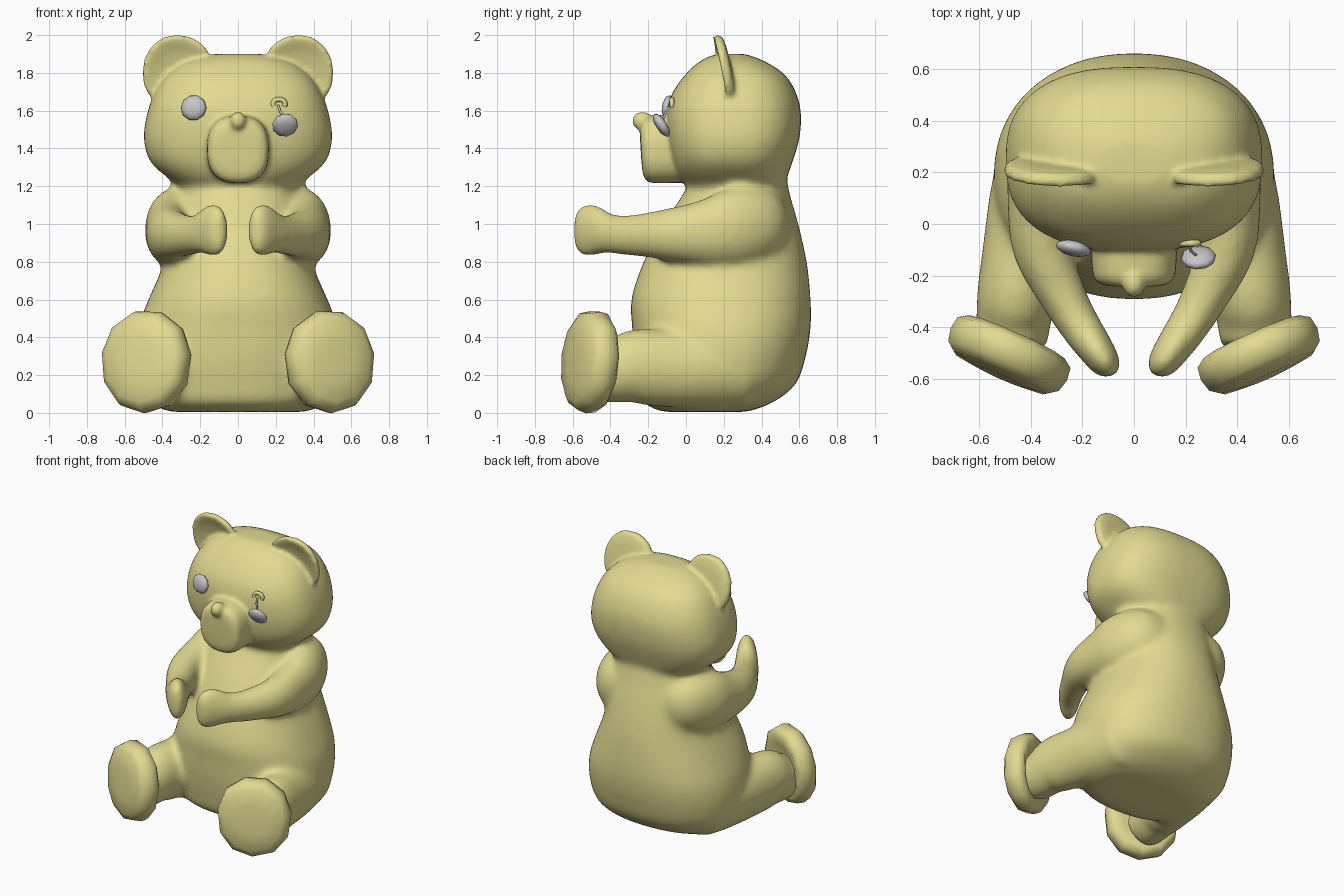
import bpy, bmesh, math
from mathutils import Vector, Matrix

if "Cube" in bpy.data.objects:
    bpy.data.objects.remove(bpy.data.objects["Cube"])


def material(name, rgb):
    m = bpy.data.materials.new(name)
    m.diffuse_color = (*rgb, 1)
    m.use_nodes = True
    m.node_tree.nodes["Principled BSDF"].inputs["Base Color"].default_value = m.diffuse_color
    return m


FUR = material("pale yellow fur", (0.76, 0.70, 0.28))
GREY = material("grey button", (0.57, 0.57, 0.58))


def refine(rows, steps=4):
    """Catmull-Rom interpolation of profile rows."""
    out = []
    for i in range(len(rows) - 1):
        p = [rows[max(0, min(len(rows) - 1, i + k))] for k in (-1, 0, 1, 2)]
        for s in range(steps):
            t = s / steps
            out.append([0.5 * (2 * b + (c - a) * t + (2 * a - 5 * b + 4 * c - d) * t * t
                               + (3 * b - a - 3 * c + d) * t ** 3) for a, b, c, d in zip(*p)])
    return out + [list(rows[-1])]


def loft(bm, rings, sides=32, power=2.0, spin=0.0):
    """Skin closed superellipse rings given as (centre, u, v), with capped ends."""
    loops = []
    for c, u, v in rings:
        loop = []
        for i in range(sides):
            a = 2 * math.pi * i / sides + spin
            x, y = math.cos(a), math.sin(a)
            sx = math.copysign(abs(x) ** (2 / power), x)
            sy = math.copysign(abs(y) ** (2 / power), y)
            loop.append(bm.verts.new(c + u * sx + v * sy))
        loops.append(loop)
    faces = [bm.faces.new(loops[0]), bm.faces.new(loops[-1])]
    for a, b in zip(loops, loops[1:]):
        for i in range(sides):
            j = (i + 1) % sides
            faces.append(bm.faces.new((a[i], a[j], b[j], b[i])))
    bmesh.ops.recalc_face_normals(bm, faces=faces)


def finish(bm, name, mat, angle=60):
    me = bpy.data.meshes.new(name)
    bm.to_mesh(me)
    bm.free()
    ob = bpy.data.objects.new(name, me)
    bpy.context.collection.objects.link(ob)
    me.materials.append(mat)
    bpy.ops.object.select_all(action='DESELECT')
    ob.select_set(True)
    bpy.context.view_layer.objects.active = ob
    bpy.ops.object.shade_smooth_by_angle(angle=math.radians(angle))
    return ob


def fuse(ob, voxel, iterations):
    """Merge overlapping volumes into one skin and relax the seams."""
    remesh = ob.modifiers.new("fuse", 'REMESH')
    remesh.mode = 'VOXEL'
    remesh.voxel_size = voxel
    remesh.use_smooth_shade = True
    relax = ob.modifiers.new("relax", 'SMOOTH')
    relax.factor = 0.5
    relax.iterations = iterations


def upright(bm, rows, power):
    """Rows: z, half width, front y, back y."""
    loft(bm, [(Vector((0, (f + b) / 2, z)), Vector((w, 0, 0)), Vector((0, (b - f) / 2, 0)))
              for z, w, f, b in refine(rows)], 40, power)


def limb(bm, rows, side):
    """Rows: x, y, z, horizontal radius, vertical radius."""
    rows = refine([(x * side, y, z, h, v) for x, y, z, h, v in rows])
    pts = [Vector(r[:3]) for r in rows]
    rings = []
    for i, r in enumerate(rows):
        t = pts[min(i + 1, len(pts) - 1)] - pts[max(i - 1, 0)]
        u = t.cross(Vector((0, 0, 1))).normalized()
        rings.append((pts[i], u * r[3], u.cross(t).normalized() * r[4]))
    loft(bm, rings, 28)


def disc(bm, centre, normal, up, rows, rx, rz, sides=24, power=2.0, spin=0.0):
    """Round plate; rows: offset along normal, radius factor."""
    n = Vector(normal).normalized()
    v = Vector(up)
    v = (v - n * v.dot(n)).normalized()
    u = n.cross(v)
    loft(bm, [(Vector(centre) + n * o, u * (rx * r), v * (rz * r)) for o, r in rows],
         sides, power, spin)
    return bm


# Plush torso, head, arms and legs
bm = bmesh.new()
upright(bm, [(0.005, 0.36, -0.12, 0.32), (0.05, 0.46, -0.22, 0.45), (0.15, 0.52, -0.25, 0.58),
             (0.30, 0.545, -0.275, 0.635), (0.45, 0.53, -0.285, 0.66), (0.60, 0.475, -0.29, 0.66),
             (0.80, 0.39, -0.225, 0.64), (1.00, 0.355, -0.12, 0.595), (1.12, 0.33, -0.04, 0.56),
             (1.22, 0.31, 0.02, 0.535), (1.32, 0.29, 0.08, 0.50)], 2.25)
upright(bm, [(1.18, 0.27, 0.04, 0.49), (1.24, 0.365, -0.03, 0.53), (1.33, 0.465, -0.075, 0.565),
             (1.45, 0.50, -0.10, 0.60), (1.58, 0.483, -0.105, 0.61), (1.69, 0.445, -0.075, 0.585),
             (1.79, 0.38, -0.005, 0.525), (1.86, 0.28, 0.07, 0.42), (1.90, 0.14, 0.15, 0.32)], 2.55)
for side in (-1, 1):
    limb(bm, [(0.13, 0.47, 1.01, 0.08, 0.14), (0.25, 0.40, 1.00, 0.15, 0.195),
              (0.335, 0.26, 0.98, 0.15, 0.21),
              (0.365, 0.10, 0.955, 0.127, 0.175), (0.355, -0.10, 0.945, 0.115, 0.137),
              (0.265, -0.30, 0.94, 0.09, 0.108), (0.20, -0.41, 0.95, 0.08, 0.108),
              (0.145, -0.49, 0.965, 0.07, 0.14), (0.105, -0.55, 0.965, 0.058, 0.135),
              (0.083, -0.59, 0.965, 0.03, 0.09)], side)
    limb(bm, [(0.32, 0.30, 0.25, 0.20, 0.23), (0.375, 0.05, 0.235, 0.195, 0.215),
              (0.43, -0.15, 0.24, 0.165, 0.205), (0.455, -0.28, 0.242, 0.155, 0.198),
              (0.467, -0.37, 0.215, 0.147, 0.165), (0.475, -0.47, 0.215, 0.14, 0.155)], side)
base = finish(bm, "plush_base", FUR)
fuse(base, 0.02, 12)

# Ears, muzzle and nose joined to the softened plush with tighter seams
bm = bmesh.new()
bm.from_mesh(base.evaluated_get(bpy.context.evaluated_depsgraph_get()).data)
bpy.data.objects.remove(base)
for side in (-1, 1):
    disc(bm, (0.318 * side, 0.207, 1.805), (0.04 * side, -1, -0.2), (-0.12 * side, 0, 1),
         [(-0.035, 0.25), (-0.032, 0.65), (-0.022, 0.92), (0.004, 1.0), (0.026, 0.97),
          (0.022, 0.82), (0.010, 0.55), (0.004, 0.2)], 0.189, 0.203, 28, 2.1)
disc(bm, (0, -0.10, 1.398), (0, -1, -0.06), (0, 0, 1),
     [(-0.10, 1.03), (0.05, 1.0), (0.10, 0.97), (0.125, 0.88), (0.137, 0.68), (0.14, 0.3)],
     0.165, 0.180, 32, 2.5)
bmesh.ops.create_uvsphere(bm, u_segments=16, v_segments=10, radius=1, matrix=
                          Matrix.Translation((0, -0.23, 1.545)) @ Matrix.Diagonal((0.045, 0.056, 0.05, 1)))
body = finish(bm, "body", FUR)
fuse(body, 0.013, 4)

# Padded feet, turned outwards
for side, label in ((-1, "right"), (1, "left")):
    bm = disc(bmesh.new(), (0.487 * side, -0.508, 0.272), (0.41 * side, -0.91, 0.08), (0, 0, 1),
              [(-0.055, 0.55), (-0.075, 0.82), (-0.05, 0.97), (0.0, 1.0), (0.05, 0.95),
               (0.078, 0.80), (0.09, 0.4)], 0.25, 0.275, 11, 2.1, 0.15)
    finish(bm, label + "_foot", FUR, 75)

# Button eyes: one sewn on, one hanging loose
BUTTON = [(-0.026, 0.5), (-0.014, 0.9), (0.0, 1.0), (0.014, 0.88), (0.026, 0.5)]
finish(disc(bmesh.new(), (-0.235, -0.095, 1.615), (-0.22, -1, 0.12), (0, 0, 1), BUTTON,
            0.07, 0.068, 10), "sewn_eye", GREY)
finish(disc(bmesh.new(), (0.25, -0.13, 1.523), (0.05, -0.78, -0.5), (0.1, 0, 1), BUTTON,
            0.069, 0.072, 10), "loose_eye", GREY)

# Torn stitching and thread above the loose eye
ring = [(0.217 + 0.033 * math.cos(a), -0.075, 1.635 + 0.025 * math.sin(a))
        for a in [math.radians(-30 + 24 * i) for i in range(11)]]
for name, pts, r, mat in (("torn_stitch", ring, 0.013, FUR),
                          ("thread", [(0.212, -0.075, 1.63), (0.222, -0.105, 1.60),
                                      (0.245, -0.125, 1.54)], 0.006, GREY)):
    cu = bpy.data.curves.new(name, 'CURVE')
    cu.dimensions = '3D'
    cu.bevel_depth = r
    cu.bevel_resolution = 2
    cu.use_fill_caps = True
    sp = cu.splines.new('POLY')
    sp.points.add(len(pts) - 1)
    for p, co in zip(sp.points, pts):
        p.co = (*co, 1)
    cu.materials.append(mat)
    bpy.context.collection.objects.link(bpy.data.objects.new(name, cu))
